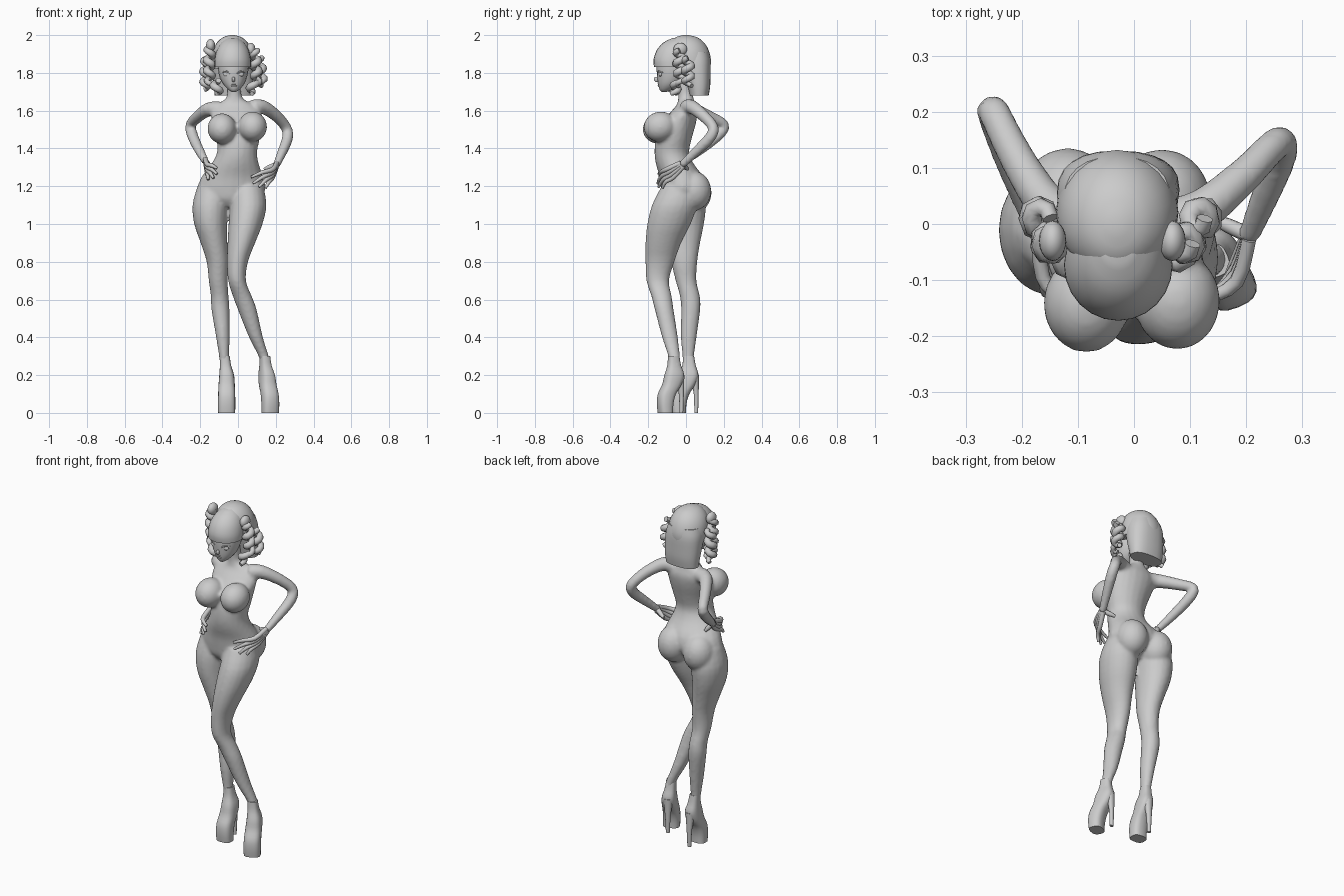
import bpy, bmesh, math
from mathutils import Vector, Matrix, Quaternion


def spline(rows, n):
    # Catmull-Rom resampling of rows of numbers
    out = []
    for i in range(len(rows) - 1):
        a, b, c, d = (rows[max(0, min(len(rows) - 1, j))] for j in (i - 1, i, i + 1, i + 2))
        for k in range(n):
            t = k / n
            out.append([0.5 * (2 * q + (r - p) * t + (2 * p - 5 * q + 4 * r - s) * t * t
                               + (3 * q - p - 3 * r + s) * t ** 3) for p, q, r, s in zip(a, b, c, d)])
    return out + [list(rows[-1])]


def skin(bm, loops):
    # bridge loops of points and cap both ends
    rings = [[bm.verts.new(p) for p in l] for l in loops]
    m = len(rings[0])
    for a, b in zip(rings, rings[1:]):
        for i in range(m):
            bm.faces.new((a[i], a[(i + 1) % m], b[(i + 1) % m], b[i]))
    bm.faces.new(rings[0])
    bm.faces.new(rings[-1])


def loft(bm, rows, sides=20, n=3, p=2.0, mat=Matrix()):
    # horizontal rings: x, y, z, rx, ry
    def pw(v):
        return math.copysign(abs(v) ** (2 / p), v)
    loops = []
    for x, y, z, rx, ry in spline(rows, n):
        loops.append([mat @ Vector((x + rx * pw(math.cos(a)), y + ry * pw(math.sin(a)), z))
                      for a in (2 * math.pi * i / sides for i in range(sides))])
    skin(bm, loops)


def tube(bm, rows, sides=12, n=3):
    # round limb along a path: x, y, z, radius
    pts = spline(rows, n)
    P = [Vector(r[:3]) for r in pts]
    T = [(P[min(i + 1, len(P) - 1)] - P[max(i - 1, 0)]).normalized() for i in range(len(P))]
    q = Vector((0, 0, 1)).rotation_difference(T[0])
    loops = []
    for i, r in enumerate(pts):
        if i:
            q = T[i - 1].rotation_difference(T[i]) @ q
        loops.append([P[i] + q @ Vector((r[3] * math.cos(a), r[3] * math.sin(a), 0))
                      for a in (2 * math.pi * k / sides for k in range(sides))])
    skin(bm, loops)


def blob(bm, c, s, rot=0):
    m = Matrix.Translation(c) @ Matrix.Rotation(rot, 4, 'X') @ Matrix.Diagonal((*s, 1))
    bmesh.ops.create_uvsphere(bm, u_segments=20, v_segments=12, radius=1, matrix=m)


def finish(bm, name, voxel=0):
    bmesh.ops.recalc_face_normals(bm, faces=bm.faces)
    me = bpy.data.meshes.new(name)
    bm.to_mesh(me)
    bm.free()
    ob = bpy.data.objects.new(name, me)
    bpy.context.collection.objects.link(ob)
    bpy.context.view_layer.objects.active = ob
    bpy.ops.object.select_all(action='DESELECT')
    ob.select_set(True)
    bpy.ops.object.shade_smooth_by_angle(angle=math.radians(50))
    if voxel:
        r = ob.modifiers.new("blend", 'REMESH')
        r.mode, r.voxel_size, r.use_smooth_shade = 'VOXEL', voxel, True
        s = ob.modifiers.new("soften", 'SMOOTH')
        s.factor, s.iterations = 0.5, 6
    return ob


# body: torso, legs and arms fused into one skin
bm = bmesh.new()
loft(bm, [(-.05, -.04, 1.09, .05, .05), (-.04, -.03, 1.13, .14, .09), (-.035, -.015, 1.18, .18, .115),
          (-.03, -.025, 1.25, .163, .115), (-.015, -.06, 1.32, .125, .1), (-.005, -.075, 1.38, .106, .092),
          (0, -.065, 1.45, .115, .095), (-.005, -.04, 1.53, .13, .092), (-.01, -.012, 1.59, .135, .072),
          (-.015, 0, 1.63, .105, .05), (-.018, 0, 1.66, .05, .042), (-.02, -.005, 1.70, .036, .037),
          (-.02, -.015, 1.77, .035, .037)])
for c, s in (((-.085, -.142, 1.505), (.077, .088, .08)), ((.077, -.137, 1.515), (.077, .088, .08))):
    blob(bm, c, s, 0.25)
for c in ((-.118, .042, 1.165), (.05, .04, 1.175)):
    blob(bm, c, (.088, .094, .105))
loft(bm, [(-.13, -.01, 1.2, .085, .09), (-.145, -.01, 1.1, .096, .115), (-.145, -.015, 1.0, .087, .11),
          (-.127, -.015, .9, .071, .09), (-.108, -.01, .8, .058, .07), (-.105, 0, .7, .05, .055),
          (-.097, .02, .62, .047, .053), (-.093, .025, .55, .048, .051), (-.08, .014, .4, .036, .042),
          (-.072, .012, .28, .026, .029), (-.062, .012, .2, .03, .035)])
loft(bm, [(.05, -.03, 1.2, .085, .1), (.055, -.06, 1.1, .096, .12), (.04, -.09, 1.0, .09, .115),
          (.018, -.12, .9, .073, .095), (-.003, -.138, .8, .056, .077), (-.005, -.15, .7, .047, .06),
          (.022, -.13, .62, .05, .054), (.048, -.116, .55, .05, .05), (.095, -.085, .4, .037, .042),
          (.143, -.06, .28, .026, .03), (.152, -.06, .2, .03, .035)])
tube(bm, [(-.1, .005, 1.605, .045), (-.155, .035, 1.607, .038), (-.21, .12, 1.57, .032),
          (-.25, .2, 1.525, .029), (-.243, .175, 1.475, .03), (-.21, .085, 1.4, .027), (-.172, -.01, 1.33, .02)])
tube(bm, [(.08, .005, 1.615, .045), (.13, .03, 1.62, .038), (.2, .09, 1.575, .032),
          (.255, .145, 1.51, .029), (.262, .125, 1.455, .03), (.238, .06, 1.39, .027), (.203, -.025, 1.31, .02)])
finish(bm, "body", 0.009)

# hands: fingers run from the wrist so their roots form the palm
hands = {
    "right_hand": ((-.172, -.005, 1.335), (-.163, -.075, 1.295),
                   [(-.112, -.135, 1.295), (-.112, -.145, 1.265), (-.13, -.14, 1.243), (-.158, -.125, 1.235)],
                   (-.14, .02, 1.29)),
    "left_hand": ((.205, -.02, 1.315), (.183, -.085, 1.268),
                  [(.07, -.14, 1.248), (.08, -.15, 1.215), (.11, -.145, 1.195), (.145, -.125, 1.19)],
                  (.14, .01, 1.29))}
for name, (w, k, tips, thumb) in hands.items():
    bm = bmesh.new()
    w, k = Vector(w), Vector(k)
    for i, t in enumerate(tips):
        t = Vector(t)
        side = Vector((0, 0.012, -0.014)) * (i - 1.5)
        mid = (k + side).lerp(t, .5) + Vector((0, -.012, .004))
        tube(bm, [(*(w + side * .4), .013), (*(k + side), .013), (*mid, .0105), (*t, .007)], 10)
    tube(bm, [(*w, .014), (*(w.lerp(Vector(thumb), .6)), .013), (*thumb, .008)], 10)
    finish(bm, name)

# high platform shoes
for name, pos, turn in (("right_shoe", (-.06, 0, 0), 0), ("left_shoe", (.157, -.075, 0), .38)):
    m = Matrix.Translation(pos) @ Matrix.Rotation(turn, 4, 'Z')
    bm = bmesh.new()
    loft(bm, [(0, -.037, 0, .045, .037), (0, -.038, .05, .046, .041), (0, -.028, .1, .045, .046),
              (0, 0, .15, .043, .05), (0, .014, .2, .039, .052), (-.006, .016, .25, .03, .036),
              (-.01, .014, .3, .026, .029)], p=2.7, mat=m)
    loft(bm, [(0, .054, 0, .011, .01), (0, .054, .1, .016, .013), (0, .045, .2, .028, .024)], 12, mat=m)
    finish(bm, name)

# head with simple features
bm = bmesh.new()
loft(bm, [(-.022, -.115, 1.7, .012, .014), (-.022, -.105, 1.712, .03, .035), (-.023, -.088, 1.74, .055, .06),
          (-.025, -.075, 1.78, .073, .078), (-.025, -.065, 1.83, .082, .09), (-.025, -.055, 1.89, .083, .09),
          (-.025, -.045, 1.95, .06, .065)])
blob(bm, (-.024, -.153, 1.765), (.009, .018, .014), -.4)
for dz in (0, -.01):
    blob(bm, (-.023, -.139, 1.742 + dz), (.018, .011, .006))
finish(bm, "head")
for name, s in (("right_eye", -1), ("left_eye", 1)):
    bm = bmesh.new()
    x = -.024
    blob(bm, (x + s * .036, -.134, 1.793), (.02, .011, .013))
    tube(bm, [(x + s * .014, -.149, 1.793, .003), (x + s * .036, -.147, 1.808, .004),
              (x + s * .06, -.122, 1.803, .003)], 6)
    finish(bm, name)

# hair: crown, fringe and straight bob at the back
bm = bmesh.new()
loft(bm, [(-.03, .02, 1.82, .108, .108), (-.03, .02, 1.87, .109, .112), (-.03, .012, 1.92, .102, .108),
          (-.03, .006, 1.96, .082, .09), (-.03, .002, 1.988, .05, .058), (-.03, 0, 2.0, .012, .014)], 24)
finish(bm, "hair_crown")
bm = bmesh.new()
loft(bm, [(-.028, -.075, 1.83, .096, .094), (-.028, -.072, 1.87, .096, .1), (-.028, -.06, 1.92, .085, .095),
          (-.028, -.045, 1.96, .062, .075), (-.028, -.03, 1.985, .03, .04)], 24)
finish(bm, "fringe")
bm = bmesh.new()
loft(bm, [(-.025, .07, 1.68, .098, .05), (-.025, .068, 1.73, .104, .06), (-.027, .06, 1.79, .108, .07),
          (-.03, .05, 1.86, .107, .08), (-.03, .04, 1.91, .095, .08)], 24, p=2.4)
finish(bm, "back_hair")

# side ringlets: fat spirals hanging from a small bun
ringlets = [("right_ringlet_front", -.15, -.035, 1.95, -.15, -.03, 1.73, 1),
            ("right_ringlet_back", -.165, .01, 1.89, -.175, .01, 1.71, 1),
            ("right_lock", -.12, -.05, 1.76, -.105, -.07, 1.69, 1),
            ("left_ringlet_front", .088, -.035, 1.92, .1, -.03, 1.73, -1),
            ("left_ringlet_back", .11, .01, 1.88, .13, .01, 1.73, -1),
            ("left_lock", .09, -.04, 1.75, .06, -.07, 1.69, -1)]
for name, x0, y0, z0, x1, y1, z1, s in ringlets:
    bm = bmesh.new()
    turns = (z0 - z1) / .055
    N = int(turns * 8)
    rows = []
    for i in range(N + 1):
        t = i / N
        a = s * 2 * math.pi * turns * t
        fat = .55 + .45 * math.sin(math.pi * min(1, t * .85 + .12))
        rows.append((x0 + (x1 - x0) * t + .016 * math.cos(a), y0 + (y1 - y0) * t + .02 * math.sin(a),
                     z0 + (z1 - z0) * t, .021 * fat))
    tube(bm, rows, 8, 1)
    finish(bm, name)
for name, c in (("right_bun", (-.145, -.03, 1.945)), ("left_bun", (.068, -.03, 1.925))):
    bm = bmesh.new()
    blob(bm, c, (.024, .036, .034))
    finish(bm, name)
